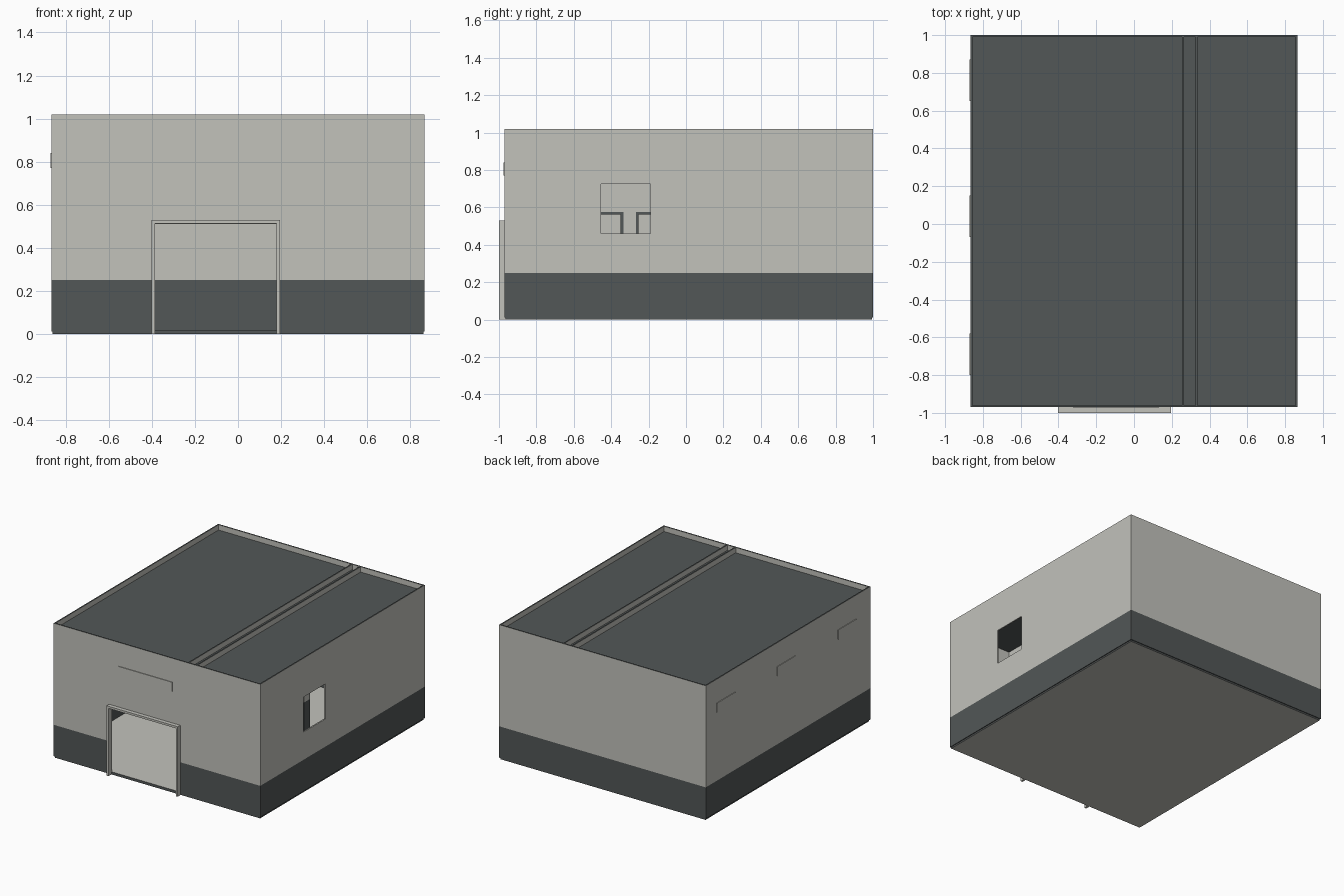
import bpy
import bmesh
from mathutils import Vector

old = bpy.data.objects.get("Cube")
if old:
    bpy.data.objects.remove(old)


def material(name, color):
    m = bpy.data.materials.new(name)
    m.use_nodes = True
    m.diffuse_color = (*color, 1)
    m.node_tree.nodes["Principled BSDF"].inputs["Base Color"].default_value = (*color, 1)
    return m


LIGHT = material("light grey plaster", (0.54, 0.54, 0.50))
DARK = material("dark slate", (0.085, 0.095, 0.095))

XW, YF, YB, TOP = 0.866, -0.97, 1.0, 1.02
FLOOR, BAND, T = 0.012, 0.25, 0.01


def finish(name, bm, rule):
    """Turn a bmesh into an object; faces passing the rule become dark."""
    bmesh.ops.recalc_face_normals(bm, faces=bm.faces)
    bm.normal_update()
    for f in bm.faces:
        f.material_index = int(rule(f))
    me = bpy.data.meshes.new(name)
    bm.to_mesh(me)
    bm.free()
    me.materials.append(LIGHT)
    me.materials.append(DARK)
    ob = bpy.data.objects.new(name, me)
    bpy.context.collection.objects.link(ob)
    return ob


def box(name, lo, hi, rule):
    bm = bmesh.new()
    bmesh.ops.create_cube(bm, size=1)
    for v in bm.verts:
        v.co = [a if c < 0 else b for c, a, b in zip(v.co, lo, hi)]
    return finish(name, bm, rule)


def light(f):
    return False


def dark(f):
    return True


def wall_paint(f):
    """Dark skirting band and dark coping, light elsewhere."""
    c = f.calc_center_median()
    return c.z < BAND or (f.normal.z > 0.9 and c.z > TOP - 0.01)


def wall(name, axis, pos, u0, u1, openings=()):
    """Thin wall from pos to pos + T along the axis, with rectangular openings."""
    us = sorted({u0, u1, *(u for o in openings for u in o[:2])})
    zs = sorted({FLOOR, BAND, TOP, *(z for o in openings for z in o[2:])})
    bm = bmesh.new()
    for a, b in zip(us, us[1:]):
        for c, d in zip(zs, zs[1:]):
            mu, mz = (a + b) / 2, (c + d) / 2
            if any(o[0] < mu < o[1] and o[2] < mz < o[3] for o in openings):
                continue
            corners = [(a, c), (b, c), (b, d), (a, d)]
            bm.faces.new([bm.verts.new((pos, u, z) if axis == "x" else (u, pos, z))
                          for u, z in corners])
    bmesh.ops.remove_doubles(bm, verts=bm.verts, dist=1e-5)
    ext = bmesh.ops.extrude_face_region(bm, geom=bm.faces[:], use_keep_orig=True)
    moved = [g for g in ext["geom"] if isinstance(g, bmesh.types.BMVert)]
    offset = Vector((T, 0, 0)) if axis == "x" else Vector((0, T, 0))
    bmesh.ops.translate(bm, verts=moved, vec=offset)
    return finish(name, bm, wall_paint)


# Floor slab, slightly inset, and the sunken roof
box("floor_slab", (-XW + 0.006, YF + 0.006, 0), (XW - 0.006, YB - 0.006, 0.02),
    lambda f: abs(f.normal.z) < 0.5)
box("roof", (-XW + T, YF + T, TOP - 0.05), (XW - T, YB - T, TOP - 0.04), dark)

# Outer walls with the gate and the side window
wall("front_wall", "y", YF, -XW, XW, [(-0.387, 0.18, FLOOR, 0.51)])
wall("back_wall", "y", YB - T, -XW, XW)
wall("right_wall", "x", -XW, YF + T, YB - T)
wall("left_wall", "x", XW - T, YF + T, YB - T, [(-0.455, -0.19, 0.46, 0.725)])

# Double partition with three bays, rising above the roof
HEAD, RIM = 0.575, 0.014
bays = [(-0.93, -0.335), (-0.268, 0.31), (0.375, 0.96)]
PX0, PX1 = 0.255, 0.325
for label, x in (("inner", PX0), ("outer", PX1)):
    wall(label + "_partition", "x", x, YF + T, YB - T,
         [(a, b, FLOOR, HEAD) for a, b in bays])

# Dark lining in every bay
for a, b in bays:
    x0, x1 = PX0 + 0.002, PX1 + T - 0.002
    for y in (a, b - RIM):
        box("bay_jamb", (x0, y, 0.02), (x1, y + RIM, HEAD), dark)
    box("bay_head", (x0, a + RIM, HEAD - RIM), (x1, b - RIM, HEAD), dark)

# Projecting gate surround
GX0, GX1, GW, GZ = -0.402, 0.195, 0.016, 0.53
for x in (GX0, GX1 - GW):
    box("gate_post", (x, -1, 0), (x + GW, YF + T, GZ - GW), light)
box("gate_lintel", (GX0, -1, GZ - GW), (GX1, YF + T, GZ), light)

# Blank sign panels on the front and right walls
P0, P1, PT = 0.77, 0.84, 0.005
box("front_panel", (-0.32, YF - PT, P0), (0.13, YF, P1), light)
for y in (-0.69, 0.04, 0.76):
    box("side_panel", (-XW - PT, y - 0.11, P0), (-XW, y + 0.11, P1), light)
